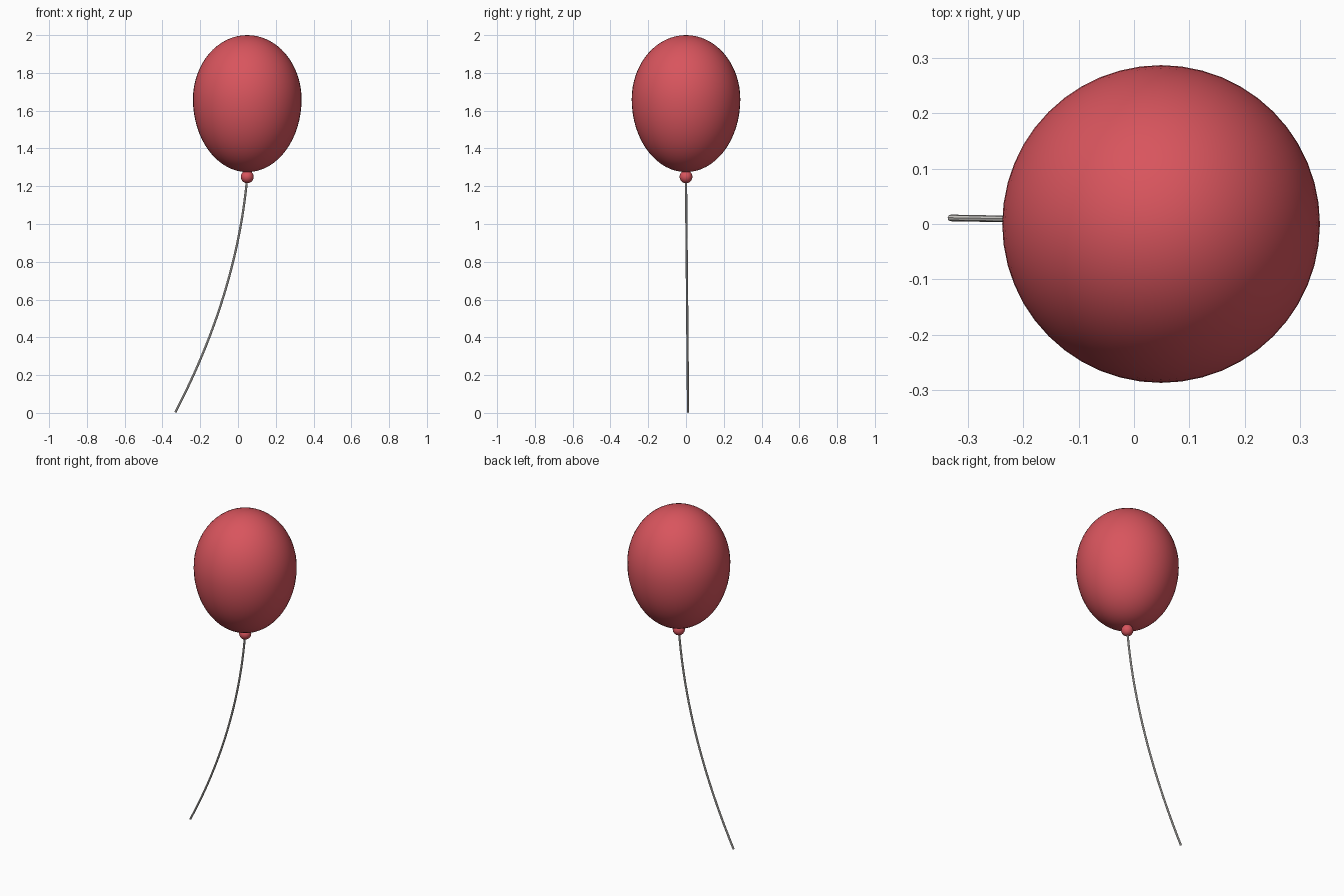
import bpy
from mathutils import Vector

if "Cube" in bpy.data.objects:
    bpy.data.objects.remove(bpy.data.objects["Cube"])


def material(name, rgb):
    m = bpy.data.materials.new(name)
    m.diffuse_color = (*rgb, 1)
    m.use_nodes = True
    m.node_tree.nodes["Principled BSDF"].inputs["Base Color"].default_value = m.diffuse_color
    return m


red = material("balloon red", (0.69, 0.09, 0.11))
grey = material("string pale grey", (0.70, 0.68, 0.65))
CX = 0.049


def ball(name, z, r, seg, rings):
    bpy.ops.mesh.primitive_uv_sphere_add(segments=seg, ring_count=rings, radius=r, location=(CX, 0, z))
    ob = bpy.context.object
    ob.name = name
    ob.data.materials.append(red)
    bpy.ops.object.shade_smooth()
    return ob


# Egg-shaped balloon: shorter upper half, longer lower half
balloon = ball("balloon", 1.66, 0.2875, 48, 32)
for v in balloon.data.vertices:
    v.co.z *= (0.34 if v.co.z > 0 else 0.385) / 0.2875

# Knot under the balloon
ball("knot", 1.25, 0.034, 24, 16)

# String: thin tube drifting to the left as it falls
N = 24
curve = bpy.data.curves.new("string", 'CURVE')
curve.dimensions = '3D'
curve.bevel_depth = 0.006
curve.bevel_resolution = 2
curve.use_fill_caps = True
sp = curve.splines.new('POLY')
sp.points.add(N)
for i, p in enumerate(sp.points):
    t = i / N
    x = 0.047 - 0.379 * (0.31 * t + 0.69 * t * t)
    p.co = (x, 0.011 * t, 1.23 + (0.003 - 1.23) * t, 1)
tmp = bpy.data.objects.new("string_path", curve)
bpy.context.collection.objects.link(tmp)
dg = bpy.context.evaluated_depsgraph_get()
mesh = bpy.data.meshes.new_from_object(tmp.evaluated_get(dg))
bpy.data.objects.remove(tmp)
mesh.materials.clear()
mesh.materials.append(grey)
string = bpy.data.objects.new("string", mesh)
bpy.context.collection.objects.link(string)
bpy.ops.object.select_all(action='DESELECT')
string.select_set(True)
bpy.context.view_layer.objects.active = string
bpy.ops.object.shade_smooth_by_angle()
